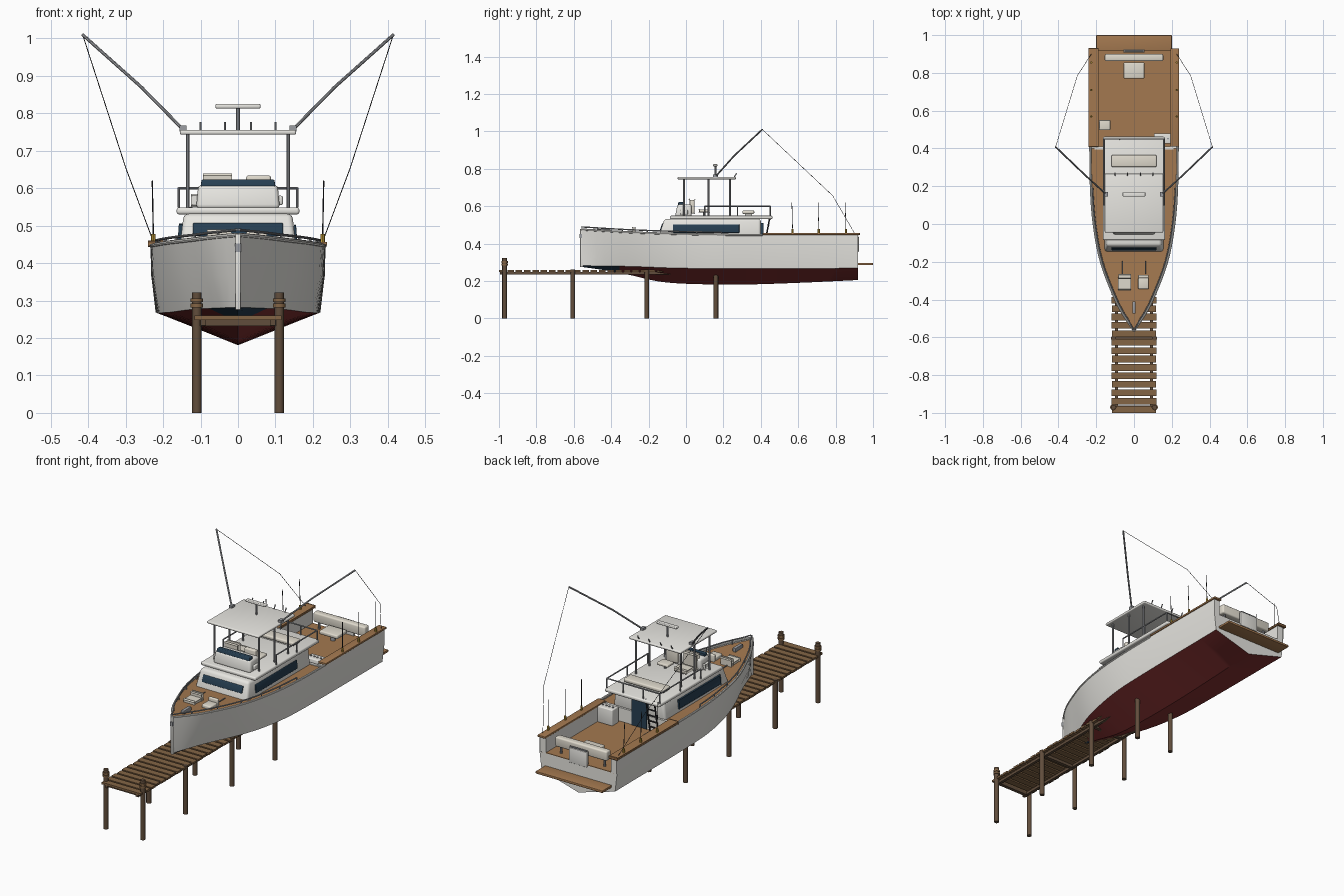
import bpy, bmesh, math
from mathutils import Vector, Matrix

if "Cube" in bpy.data.objects:
    bpy.data.objects.remove(bpy.data.objects["Cube"])

def material(name, c):
    m = bpy.data.materials.new(name)
    m.diffuse_color = (*c, 1)
    m.use_nodes = True
    m.node_tree.nodes["Principled BSDF"].inputs["Base Color"].default_value = m.diffuse_color
    return m

WHITE = material("white_paint", (.80, .79, .75))
CREAM = material("cream_cushion", (.74, .70, .61))
RED = material("red_bottom", (.22, .03, .03))
NAVY = material("dark_glass", (.02, .05, .085))
TEAK = material("teak", (.37, .19, .08))
DOCK = material("dock_wood", (.23, .13, .06))
POST = material("post_wood", (.12, .075, .045))
STEEL = material("steel", (.33, .34, .36))
BLACK = material("black", (.03, .03, .035))
BRASS = material("brass", (.6, .38, .05))

def finish(name, bm, mats, smooth=True):
    bmesh.ops.recalc_face_normals(bm, faces=bm.faces)
    me = bpy.data.meshes.new(name)
    bm.to_mesh(me)
    bm.free()
    ob = bpy.data.objects.new(name, me)
    bpy.context.collection.objects.link(ob)
    for m in mats:
        me.materials.append(m)
    if smooth:
        bpy.ops.object.select_all(action='DESELECT')
        ob.select_set(True)
        bpy.context.view_layer.objects.active = ob
        bpy.ops.object.shade_smooth_by_angle(angle=math.radians(35))
    return ob

def box(name, x, y, z, mat, bevel=0, taper=None, mirror=False):
    """Box from (min, max) ranges; taper shifts the top: (x inset, front inset)."""
    bm = bmesh.new()
    for s in ((1, -1) if mirror else (1,)):
        vs = bmesh.ops.create_cube(bm, size=1)['verts']
        for v in vs:
            top = v.co.z > 0
            sx, front = math.copysign(1, v.co.x), v.co.y < 0
            v.co = Vector((x[v.co.x > 0], y[v.co.y > 0], z[top]))
            if top and taper:
                v.co.x -= sx * taper[0]
                v.co.y += taper[1] * front
            v.co.x *= s
    if bevel:
        bmesh.ops.bevel(bm, geom=bm.edges[:], offset=bevel, segments=3, profile=.5, affect='EDGES')
    return finish(name, bm, [mat], bool(bevel))

def tubes(name, lines, r, mat, sides=8, mirror=False):
    bm = bmesh.new()
    if mirror:
        lines = lines + [[(-p[0], p[1], p[2]) for p in l] for l in lines]
    for l in lines:
        for a, b in zip(l, l[1:]):
            a, b = Vector(a), Vector(b)
            rot = (b - a).to_track_quat('Z', 'Y').to_matrix().to_4x4()
            bmesh.ops.create_cone(bm, cap_ends=True, segments=sides, radius1=r, radius2=r,
                                  depth=(b - a).length, matrix=Matrix.Translation((a + b) / 2) @ rot)
    return finish(name, bm, [mat])

def curve(table):
    """Smooth interpolation through (y, value) pairs."""
    def f(y):
        n = len(table)
        i = max(k for k in range(n - 1) if table[k][0] <= y + 1e-6 or k == 0)
        slope = lambda k: ((table[min(k + 1, n - 1)][1] - table[max(k - 1, 0)][1]) /
                           (table[min(k + 1, n - 1)][0] - table[max(k - 1, 0)][0]))
        (y0, a), (y1, b) = table[i], table[i + 1]
        h = y1 - y0
        t = (y - y0) / h
        return ((2*t**3 - 3*t*t + 1) * a + (t**3 - 2*t*t + t) * h * slope(i)
                + (3*t*t - 2*t**3) * b + (t**3 - t*t) * h * slope(i + 1))
    return f

# Hull lines
BOW, STERN, FLOOR = -.56, .92, .365
sheer_w = curve([(-.56, .006), (-.48, .06), (-.4, .102), (-.2, .178), (0, .216), (.2, .231), (.5, .234), (.92, .232)])
sheer_z = curve([(-.56, .475), (-.3, .46), (0, .45), (.3, .446), (.92, .448)])
chine_w = curve([(-.56, .004), (-.4, .06), (-.2, .14), (0, .19), (.2, .212), (.92, .22)])
chine_z = curve([(-.56, .282), (-.3, .278), (0, .268), (.92, .268)])
keel_z = curve([(-.56, .275), (-.45, .26), (-.3, .232), (-.15, .198), (0, .185), (.3, .181), (.6, .19), (.92, .205)])

# Hull shell with transom
bm = bmesh.new()
N = 37
rows = []
for i in range(N):
    y = BOW + (STERN - BOW) * i / (N - 1)
    t = (FLOOR - chine_z(y)) / (sheer_z(y) - chine_z(y))
    fw = chine_w(y) + (sheer_w(y) - chine_w(y)) * t + .005 * (y > -.5)
    half = [(chine_w(y), chine_z(y)), (fw, FLOOR), (sheer_w(y), sheer_z(y))]
    pts = [(-x, z) for x, z in half[::-1]] + [(0, keel_z(y))] + half
    rows.append([bm.verts.new((x, y, z)) for x, z in pts])
for a, b in zip(rows, rows[1:]):
    for k in range(6):
        f = bm.faces.new((a[k], a[k + 1], b[k + 1], b[k]))
        if k in (2, 3):
            f.material_index = 2 if a[0].co.y < -.36 else 1
bm.faces.new(rows[0])
bm.faces.new(rows[-1][1:6])
finish("hull", bm, [WHITE, RED, NAVY])

# Foredeck and side decks
bm = bmesh.new()
prev = None
for i in range(28):
    y = -.55 + .96 * i / 27
    w, z = max(sheer_w(y) - .004, .003), sheer_z(y) - .01
    cur = [bm.verts.new((-w, y, z)), bm.verts.new((w, y, z))]
    if prev:
        bm.faces.new((prev[0], prev[1], cur[1], cur[0]))
    prev = cur
finish("foredeck", bm, [TEAK])

# Toe rail, bow rail and stem
ys = [-.56 + .97 * i / 22 for i in range(23)]
tubes("toe_rail", [[(sheer_w(y) - .003, y, sheer_z(y)) for y in ys]], .006, WHITE, mirror=True)
ry = [y for y in ys if y < .22]
tubes("bow_rail", [[(max(sheer_w(y) - .012, .003), y, sheer_z(y) + .014) for y in ry]] +
      [[(sheer_w(y) - .012, y, sheer_z(y) - .01), (sheer_w(y) - .012, y, sheer_z(y) + .014)]
       for y in ry[2::3]], .0035, STEEL, mirror=True)
box("stem_strip", (-.007, .007), (-.566, -.55), (.275, .478), WHITE, .002)
box("bow_roller", (-.008, .008), (-.57, -.55), (.43, .452), STEEL)

# Cockpit
box("cockpit_floor", (-.215, .215), (.38, .918), (FLOOR - .01, FLOOR + .002), TEAK)
box("cockpit_liner", (.195, .229), (.4, .919), (FLOOR, .446), WHITE, mirror=True)
box("gunwale_cap", (.192, .238), (.41, .93), (.446, .457), TEAK, .003, mirror=True)
box("cockpit_bulkhead", (-.21, .21), (.395, .41), (FLOOR, .44), WHITE)
box("swim_platform", (-.2, .2), (.91, 1.0), (.284, .297), TEAK, .003)
box("transom_door", (-.055, .055), (.908, .924), (FLOOR - .01, .436), WHITE, .003)
tubes("door_handle", [[(-.05, .918, .44), (.05, .918, .44)]], .004, STEEL)
box("stern_bench_back", (-.155, .155), (.862, .9), (.405, .457), CREAM, .008)
tubes("stern_bench_leg", [[(.13, .88, FLOOR), (.13, .88, .41)]], .006, STEEL, mirror=True)
box("cockpit_seat", (-.055, .055), (.77, .855), (.40, .42), CREAM, .006)
tubes("cockpit_seat_post", [[(0, .812, FLOOR), (0, .812, .405)]], .012, STEEL, 12)
box("bait_box", (-.185, -.125), (.497, .55), (FLOOR, .41), CREAM, .005)
box("tackle_box", (.105, .195), (.425, .48), (FLOOR, .452), WHITE, .005)
tubes("tackle_knob", [[(.12 + .02 * i, .452, .45), (.12 + .02 * i, .452, .456)] for i in range(4)], .005, STEEL)

# Rods in their holders
ry = (.57, .71, .855)
tubes("rod_holder", [[(.226, y, .455), (.226, y, .478)] for y in ry], .006, BRASS, mirror=True)
tubes("fishing_rod", [[(.226, y, .47), (.229, y - .004, .62)] for y in ry], .0017, BLACK, 6, True)

# Cabin and windows
box("cabin", (-.157, .157), (-.15, .4), (.43, .532), WHITE, .014, (.012, .035))
box("side_window", (.146, .1585), (-.07, .285), (.457, .503), NAVY, .003, (.0035, 0), True)
w = box("front_window", (-.12, .12), (-.148, -.13), (.472, .507), NAVY, .003)
for v in w.data.vertices:
    v.co.y += (v.co.z - .472) * .35 + .008
box("cabin_door", (-.055, .035), (.396, .414), (FLOOR, .51), NAVY)
tubes("flybridge_ladder", [[(x, .415, FLOOR), (x, .45, .55)] for x in (-.125, -.075)] +
      [[(-.125, .418 + .008 * i, .39 + .035 * i), (-.075, .418 + .008 * i, .39 + .035 * i)] for i in range(5)], .004, BLACK)

# Flybridge
box("flybridge_floor", (-.164, .164), (-.085, .462), (.53, .549), WHITE, .007)
box("flybridge_console", (-.112, .112), (-.058, .03), (.545, .61), WHITE, .012, (.006, .012))
box("console_windscreen", (-.1, .1), (-.045, -.015), (.605, .623), NAVY, .003, (.003, .006))
box("console_side_pod", (.105, .12), (-.03, .01), (.555, .58), WHITE, .005, mirror=True)
box("helm_seat_back", (.022, .088), (.02, .045), (.56, .634), CREAM, .006, mirror=True)
box("helm_seat", (.022, .088), (.07, .125), (.567, .582), CREAM, .005, mirror=True)
tubes("helm_seat_post", [[(.055, .098, .545), (.055, .098, .57)]], .007, STEEL, mirror=True)
box("flybridge_bench", (-.12, .12), (.302, .365), (.558, .578), CREAM, .007)
box("bench_base", (-.1, .1), (.315, .352), (.547, .56), WHITE)
tubes("flybridge_rail", [[(.158, .1, .548), (.158, .1, .6), (.158, .45, .6), (0, .45, .6)],
      [(.158, .45, .548), (.158, .45, .6)], [(.158, .275, .548), (.158, .275, .6)],
      [(.06, .45, .548), (.06, .45, .6)]], .0035, STEEL, mirror=True)

# Hardtop, radar and outriggers
box("hardtop", (-.155, .155), (-.045, .267), (.743, .756), WHITE, .005)
tubes("hardtop_post", [[(.134, y, .545), (.134, y, .748)] for y in (-.01, .12, .235)], .005, STEEL, mirror=True)
tubes("radar_pole", [[(0, .157, .755), (0, .157, .818)]], .005, STEEL)
box("radar_bar", (-.06, .06), (.145, .168), (.813, .825), WHITE, .004)
tubes("hardtop_rod_holder", [[(x, .255, .75), (x, .27, .776)] for x in (.035, .1)], .003, STEEL, mirror=True)
box("outrigger_mount", (.138, .156), (.145, .17), (.752, .768), STEEL, mirror=True)
tubes("outrigger", [[(.147, .157, .757), (.258, .258, .87), (.415, .408, 1.01)]], .0045, STEEL, mirror=True)
tubes("outrigger_line", [[(.415, .408, 1.01), (.3, .785, .655), (.226, .9, .457)]], .0012, BLACK, 5, True)

# Bow seats and windlass
box("bow_seat", (.022, .078), (-.345, -.285), (.445, .468), CREAM, .006, mirror=True)
box("bow_seat_back", (.022, .078), (-.287, -.27), (.445, .485), CREAM, .005, mirror=True)
tubes("deck_grab_bar", [[(.06, -.265, .455), (.06, -.195, .455)]], .003, STEEL, mirror=True)
box("windlass", (-.009, .009), (-.475, -.41), (.455, .477), STEEL, .003)

# Dock
bm = bmesh.new()
for i in range(27):
    y = -.982 + .0445 * i
    for v in bmesh.ops.create_cube(bm, size=1)['verts']:
        v.co = Vector((v.co.x * (.24 if i % 3 else .232), y + v.co.y * .035, .254 + v.co.z * .011))
finish("dock_planks", bm, [DOCK], False)
box("dock_stringer", (.085, .1), (-.995, .18), (.234, .249), POST, mirror=True)
py = (-.97, -.605, -.21, .16)
for y in py:
    box("dock_crossbeam", (-.11, .11), (y - .009, y + .009), (.232, .248), POST)
tubes("dock_post", [[(.11, y, 0), (.11, y, .322 if y < -.9 else .262)] for y in py], .0125, POST, 12, True)
tubes("mooring_ring", [[(.11, -.97, z), (.11, -.97, z + .01)] for z in (.282, .296)], .017, DOCK, 12, True)
